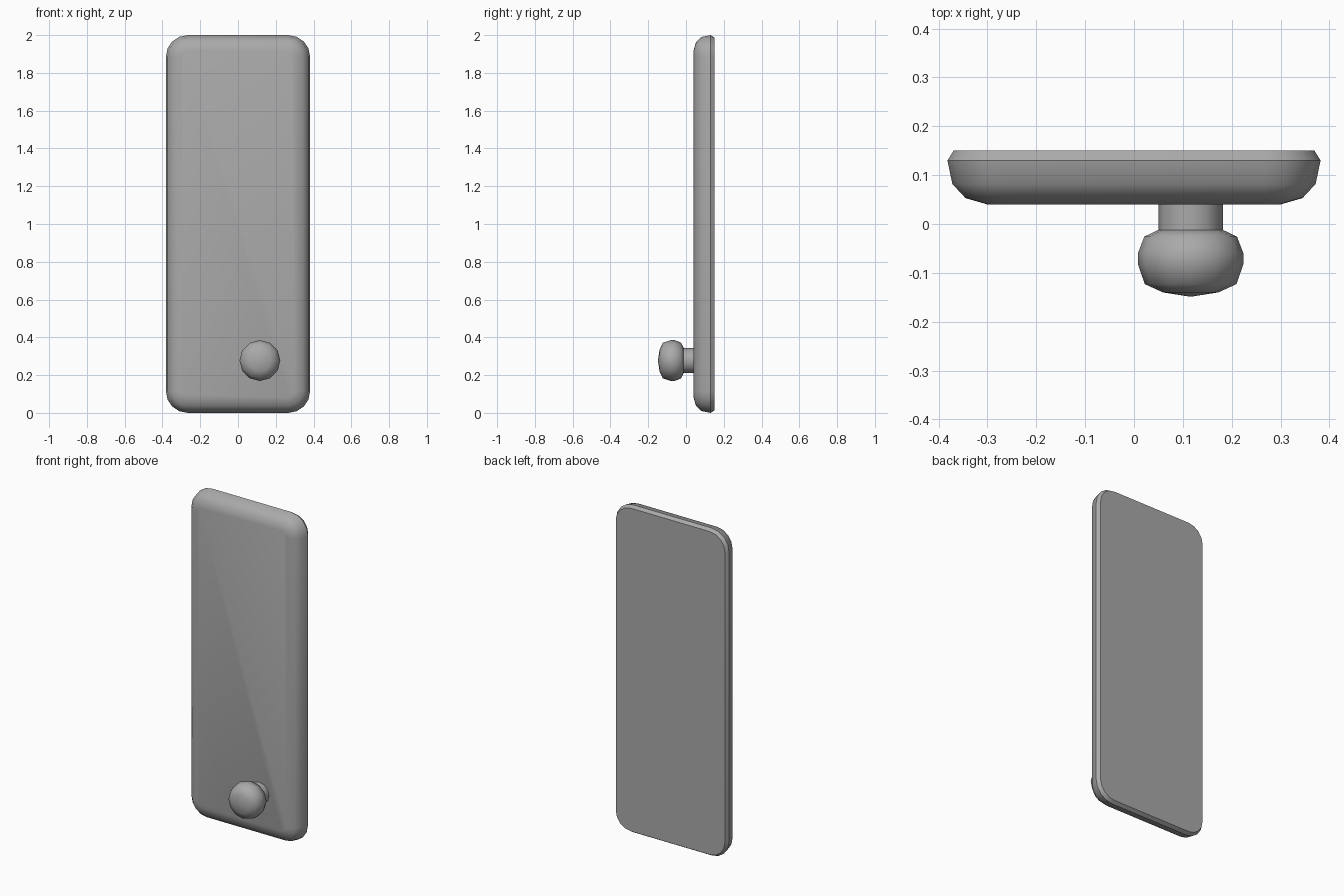
import bpy, bmesh, math
from mathutils import Vector

cube = bpy.data.objects.get("Cube")
if cube:
    bpy.data.objects.remove(cube)

grey = bpy.data.materials.new("plain grey")
grey.use_nodes = True
color = (0.4, 0.4, 0.4, 1)
grey.diffuse_color = color
grey.node_tree.nodes["Principled BSDF"].inputs["Base Color"].default_value = color


def loft(name, rings, angle):
    """Bridge equal-length rings of points and cap both ends."""
    bm = bmesh.new()
    loops = [[bm.verts.new(p) for p in ring] for ring in rings]
    n = len(loops[0])
    for a, b in zip(loops, loops[1:]):
        for i in range(n):
            j = (i + 1) % n
            bm.faces.new((a[i], a[j], b[j], b[i]))
    bm.faces.new(loops[0])
    bm.faces.new(loops[-1])
    bmesh.ops.remove_doubles(bm, verts=bm.verts, dist=0.0005)
    bmesh.ops.recalc_face_normals(bm, faces=bm.faces)
    mesh = bpy.data.meshes.new(name)
    bm.to_mesh(mesh)
    bm.free()
    mesh.materials.append(grey)
    obj = bpy.data.objects.new(name, mesh)
    bpy.context.collection.objects.link(obj)
    bpy.ops.object.select_all(action="DESELECT")
    obj.select_set(True)
    bpy.context.view_layer.objects.active = obj
    bpy.ops.object.shade_smooth_by_angle(angle=math.radians(angle))
    return obj


def rounded_rect(y, inset, steps=4):
    """Upright rounded rectangle at depth y, shrunk by inset."""
    radius = 0.115
    ring = []
    for corner in range(4):
        sx = 1 if corner in (0, 3) else -1
        sz = 1 if corner < 2 else -1
        for i in range(steps + 1):
            a = math.pi / 2 * (corner + i / steps)
            r = radius - inset
            ring.append(Vector((sx * (0.382 - radius) + r * math.cos(a), y,
                                1 + sz * (1 - radius) + r * math.sin(a))))
    return ring


def circle(y, r, sides=12):
    return [Vector((0.116 + r * math.cos(math.tau * i / sides), y,
                    0.277 + r * math.sin(math.tau * i / sides))) for i in range(sides)]


# Door panel: small bevel at the back, broad rounding at the front
panel = [(0.151, 0.013), (0.13, 0), (0.082, 0.01), (0.053, 0.037), (0.04, 0.082)]
loft("door_panel", [rounded_rect(y, inset) for y, inset in panel], 40)

# Knob stem
loft("knob_stem", [circle(0.06, 0.066), circle(-0.03, 0.066)], 40)

# Rounded knob
knob = [(-0.012, 0.066), (-0.026, 0.095), (-0.06, 0.108), (-0.082, 0.108),
        (-0.123, 0.094), (-0.14, 0.057), (-0.149, 0.0001)]
loft("door_knob", [circle(y, r) for y, r in knob], 60)
